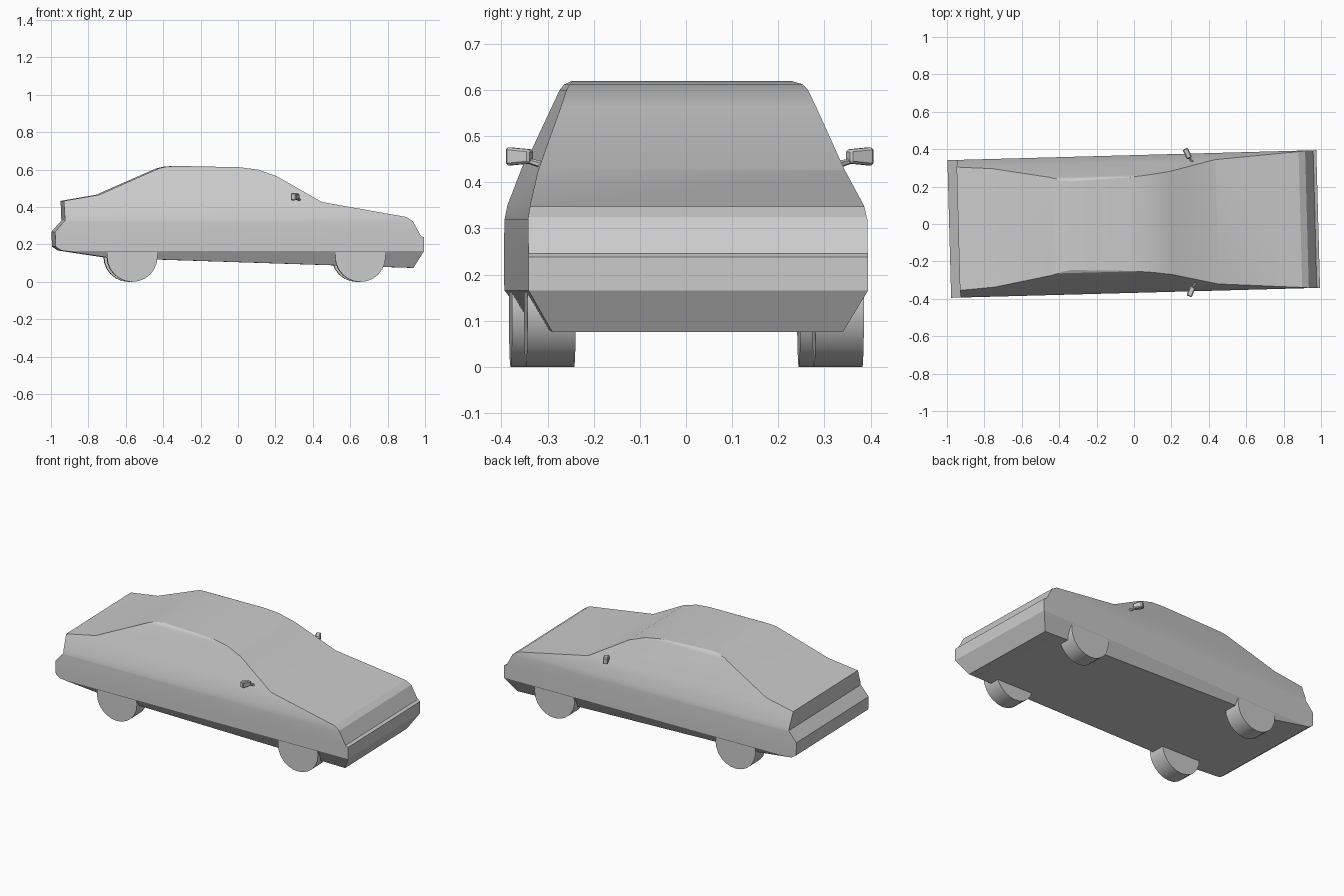
import bpy, bmesh, math
from mathutils import Matrix, Vector

cube = bpy.data.objects.get("Cube")
if cube:
    bpy.data.objects.remove(cube, do_unlink=True)

# One plain paint colour
paint = bpy.data.materials.new("plain_grey")
paint.use_nodes = True
colour = (0.6, 0.6, 0.6, 1)
paint.diffuse_color = colour
paint.node_tree.nodes["Principled BSDF"].inputs["Base Color"].default_value = colour

YAW = Matrix.Rotation(math.radians(1.55), 4, "Z")  # car stands slightly turned


def to_object(name, bm):
    bmesh.ops.recalc_face_normals(bm, faces=bm.faces)
    mesh = bpy.data.meshes.new(name)
    bm.to_mesh(mesh)
    bm.free()
    mesh.materials.append(paint)
    obj = bpy.data.objects.new(name, mesh)
    bpy.context.collection.objects.link(obj)
    return obj


def prism(name, points, sweep):
    """Extrude a closed outline along the sweep vector."""
    bm = bmesh.new()
    face = bm.faces.new([bm.verts.new(p) for p in points])
    new = bmesh.ops.extrude_face_region(bm, geom=[face])["geom"]
    verts = [v for v in new if isinstance(v, bmesh.types.BMVert)]
    bmesh.ops.translate(bm, vec=sweep, verts=verts)
    return to_object(name, bm)


def select(obj):
    bpy.ops.object.select_all(action="DESELECT")
    obj.select_set(True)
    bpy.context.view_layer.objects.active = obj


def finish(obj, angle=22):
    obj.data.transform(YAW)
    select(obj)
    bpy.ops.object.shade_smooth_by_angle(angle=math.radians(angle))


# Body: side profile, nose towards +x
profile = [(-.955, .168), (-.985, .188), (-.988, .268), (-.935, .328), (-.94, .433),
           (-.75, .466), (-.43, .607), (-.39, .616), (-.34, .62), (0, .613), (.1, .6),
           (.2, .565), (.44, .427), (.89, .347), (.925, .325), (.968, .246),
           (.985, .238), (.985, .165), (.93, .075), (-.69, .128)]
body = prism("body", [(x, -.5, z) for x, z in profile], (0, 1, 0))

# Cross-section that trims the body sides
half = [(.306, .06), (.368, .165), (.368, .32), (.362, .35), (.333, .425),
        (.262, .6), (.253, .612), (.235, .621), (.235, .7)]
outline = half + [(-y, z) for y, z in reversed(half)]
trim = prism("section_cutter", [(-1.2, y, z) for y, z in outline], (2.4, 0, 0))
mod = body.modifiers.new("trim", "BOOLEAN")
mod.operation, mod.solver, mod.object = "INTERSECT", "EXACT", trim
select(body)
bpy.ops.object.modifier_apply(modifier=mod.name)
bpy.data.objects.remove(trim, do_unlink=True)
finish(body)

# Wheels
R = .135
for end, x in (("front", .645), ("rear", -.575)):
    for side, s in (("left", 1), ("right", -1)):
        bm = bmesh.new()
        bmesh.ops.create_cone(bm, cap_ends=True, segments=24, radius1=R, radius2=R, depth=.105,
                              matrix=Matrix.Translation((x, s * .3125, R))
                              @ Matrix.Rotation(math.pi / 2, 4, "X"))
        finish(to_object(f"{end}_{side}_wheel", bm), 35)

# Door mirrors on short stalks
for side, s in (("left", 1), ("right", -1)):
    bm = bmesh.new()
    box = bmesh.ops.create_cube(bm, size=1)["verts"]
    for v in box:
        outer = v.co.y * s > 0
        v.co = Vector((v.co.x * .03, v.co.y * .056, v.co.z * (.04 if outer else .03)))
    bmesh.ops.bevel(bm, geom=bm.edges[:], offset=.005, segments=1, affect="EDGES")
    bmesh.ops.transform(bm, verts=bm.verts, matrix=Matrix.Translation((.295, s * .369, .456))
                        @ Matrix.Rotation(s * math.radians(24), 4, "Z"))
    finish(to_object(f"{side}_mirror", bm), 30)

    a, b = Vector((.325, s * .318, .437)), Vector((.3, s * .352, .447))
    bm = bmesh.new()
    bmesh.ops.create_cone(bm, cap_ends=True, segments=6, radius1=.008, radius2=.006,
                          depth=(b - a).length, matrix=Matrix.Translation((a + b) / 2)
                          @ (b - a).to_track_quat("Z", "Y").to_matrix().to_4x4())
    finish(to_object(f"{side}_mirror_stalk", bm), 30)
